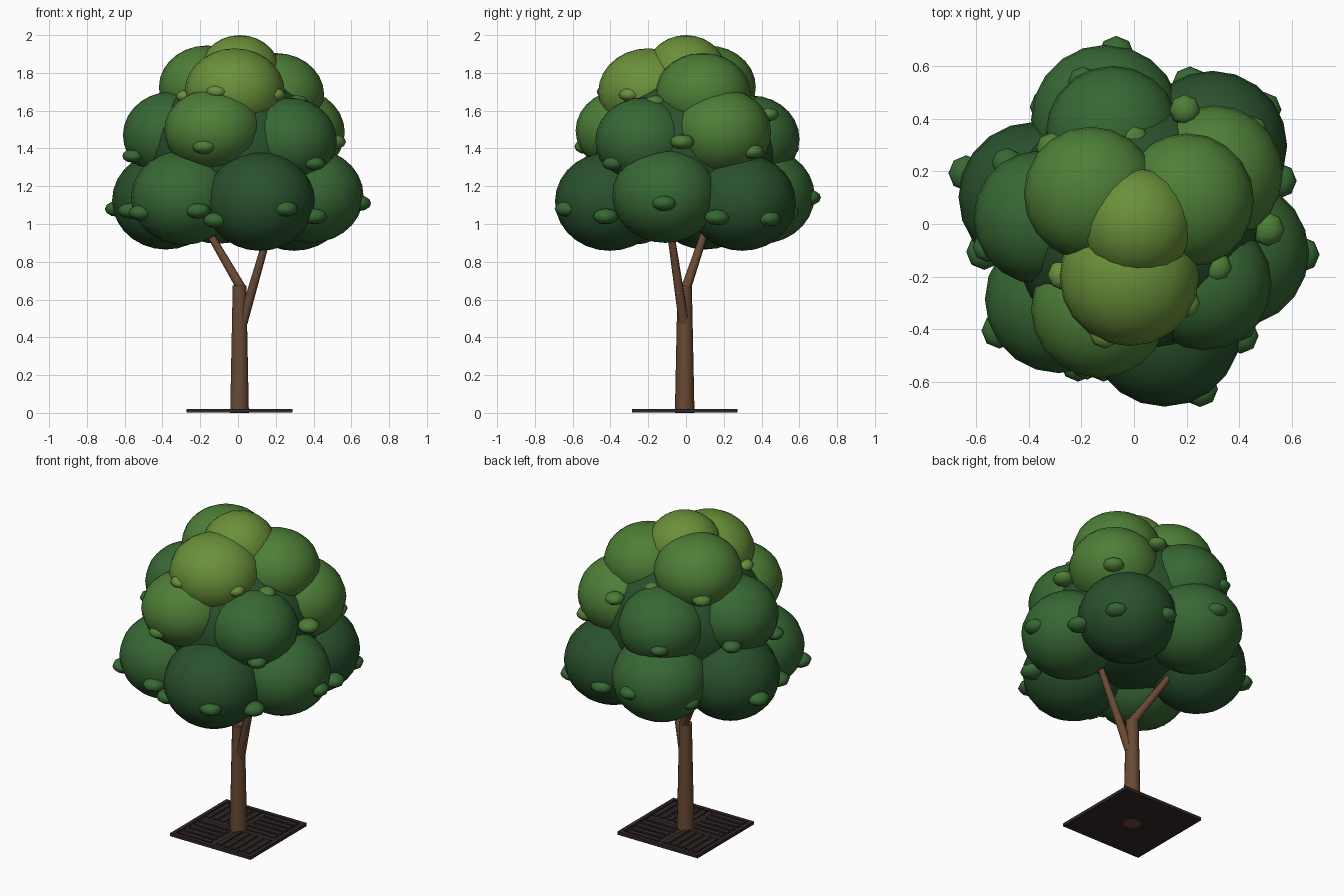
import bpy, bmesh, math
from mathutils import Vector, Matrix

if "Cube" in bpy.data.objects:
    bpy.data.objects.remove(bpy.data.objects["Cube"])

def material(name, rgb):
    m = bpy.data.materials.new(name)
    m.diffuse_color = (*rgb, 1)
    m.use_nodes = True
    m.node_tree.nodes["Principled BSDF"].inputs["Base Color"].default_value = m.diffuse_color
    return m

DARK = material("leaf_dark", (0.022, 0.082, 0.026))
MID = material("leaf_mid", (0.038, 0.138, 0.034))
LIGHT = material("leaf_light", (0.075, 0.210, 0.038))
LIME = material("leaf_lime", (0.145, 0.280, 0.042))
BARK = material("bark", (0.140, 0.066, 0.034))
IRON = material("iron", (0.030, 0.020, 0.019))

def finish(name, bm, mat, smooth=None):
    me = bpy.data.meshes.new(name)
    bm.to_mesh(me)
    bm.free()
    ob = bpy.data.objects.new(name, me)
    bpy.context.collection.objects.link(ob)
    me.materials.append(mat)
    if smooth:
        bpy.ops.object.select_all(action='DESELECT')
        ob.select_set(True)
        bpy.context.view_layer.objects.active = ob
        bpy.ops.object.shade_smooth_by_angle(angle=math.radians(smooth))
    return ob

def ellipsoid(name, c, r, mat, seg=20, rings=14):
    bm = bmesh.new()
    bmesh.ops.create_uvsphere(bm, u_segments=seg, v_segments=rings, radius=1,
                              matrix=Matrix.Translation(c) @ Matrix.Diagonal((*r, 1)))
    return finish(name, bm, mat, 60)

def limb(name, a, b, r1, r2, sides):
    a, b = Vector(a), Vector(b)
    d = b - a
    bm = bmesh.new()
    bmesh.ops.create_cone(bm, cap_ends=True, segments=sides, radius1=r1, radius2=r2, depth=d.length,
                          matrix=Matrix.Translation((a + b) / 2) @ d.to_track_quat('Z', 'Y').to_matrix().to_4x4())
    return finish(name, bm, BARK, 50)

def box(bm, c, s):
    bmesh.ops.create_cube(bm, size=1, matrix=Matrix.Translation(c) @ Matrix.Diagonal((*s, 1)))

# Square grate: plate, rim and basket-weave slats
OX, OY, H = 0.008, -0.007, 0.28
bm = bmesh.new()
box(bm, (OX, OY, 0.007), (2 * H, 2 * H, 0.012))
for s in (-1, 1):
    box(bm, (OX + s * (H - 0.012), OY, 0.011), (0.024, 2 * H, 0.02))
    box(bm, (OX, OY + s * (H - 0.012), 0.011), (2 * H, 0.024, 0.02))
for sx in (-1, 1):
    for sy in (-1, 1):
        for i in range(5):
            off = (i - 2) * 0.05
            size = (0.22, 0.03, 0.014) if sx * sy > 0 else (0.03, 0.22, 0.014)
            shift = (0, off) if sx * sy > 0 else (off, 0)
            box(bm, (OX + sx * 0.132 + shift[0], OY + sy * 0.132 + shift[1], 0.014), size)
finish("tree_grate", bm, IRON)

# Trunk and two branches
limb("trunk", (OX, OY, 0.0), (OX, OY, 0.675), 0.052, 0.038, 10)
limb("branch_right", (0.025, -0.012, 0.48), (0.175, -0.088, 1.0), 0.028, 0.019, 8)
limb("branch_left", (0.018, 0.0, 0.66), (-0.18, 0.115, 1.0), 0.027, 0.019, 8)

# Crown: core, then clumps as angle, distance, height, radius, half height, colour
ellipsoid("crown_core", (0, 0, 1.38), (0.48, 0.48, 0.42), DARK)
tiers = {
    "lower_clump": [(-74, .42, 1.12, .29, .262, DARK), (-16, .40, 1.15, .28, .25, MID),
                    (45, .42, 1.115, .285, .257, DARK), (105, .41, 1.15, .285, .255, MID),
                    (165, .395, 1.125, .285, .26, DARK), (225, .405, 1.14, .28, .25, MID)],
    "middle_clump": [(-112, .35, 1.495, .26, .22, LIGHT), (-40, .35, 1.44, .255, .23, MID),
                     (32, .36, 1.485, .26, .232, LIGHT), (103, .355, 1.45, .255, .23, MID),
                     (176, .355, 1.47, .255, .23, MID)],
    "upper_clump": [(-95, .20, 1.70, .265, .23, LIME), (24, .22, 1.685, .255, .22, LIGHT),
                    (145, .20, 1.725, .255, .22, LIGHT)],
    "top_clump": [(0, .01, 1.80, .215, .20, LIME)],
}
for tier, clumps in tiers.items():
    for i, (deg, d, z, r, rz, mat) in enumerate(clumps):
        a = math.radians(deg)
        ellipsoid(f"{tier}_{i + 1}", (d * math.cos(a), d * math.sin(a), z), (r, r, rz), mat)

# Small leaf tufts half sunk into the clumps
tufts = {
    "lower": (MID, .068, [(.26, -.65, 1.08), (-.12, -.55, 1.02), (-.22, -.55, 1.07), (-.53, -.42, 1.06),
                          (-.66, .2, 1.08), (-.59, -.11, 1.07), (.66, -.12, 1.11), (.42, -.44, 1.04),
                          (-.07, .67, 1.14), (.51, .45, 1.03), (.57, .17, 1.035), (.22, .55, 1.06),
                          (-.34, .46, 1.07)]),
    "middle": (MID, .058, [(.42, -.40, 1.32), (-.575, -.09, 1.36), (-.2, .56, 1.40), (-.50, .24, 1.38)]),
    "middle_light": (LIGHT, .065, [(-.185, -.545, 1.41), (.525, -.02, 1.435), (.46, .36, 1.385),
                                   (.09, -.40, 1.41)]),
    "upper": (LIGHT, .058, [(.325, -.17, 1.645), (.20, .45, 1.58), (-.325, .30, 1.65), (0, .33, 1.65)]),
    "upper_lime": (LIME, .058, [(-.115, -.43, 1.70), (.2, -.31, 1.685), (-.28, -.2, 1.675)]),
}
for tier, (mat, r, spots) in tufts.items():
    for i, p in enumerate(spots):
        # pull each tuft slightly toward the trunk line
        c = (p[0] * 0.965, p[1] * 0.965, p[2])
        ellipsoid(f"{tier}_tuft_{i + 1}", c, (r, r, r * 0.62), mat, 8, 6)
